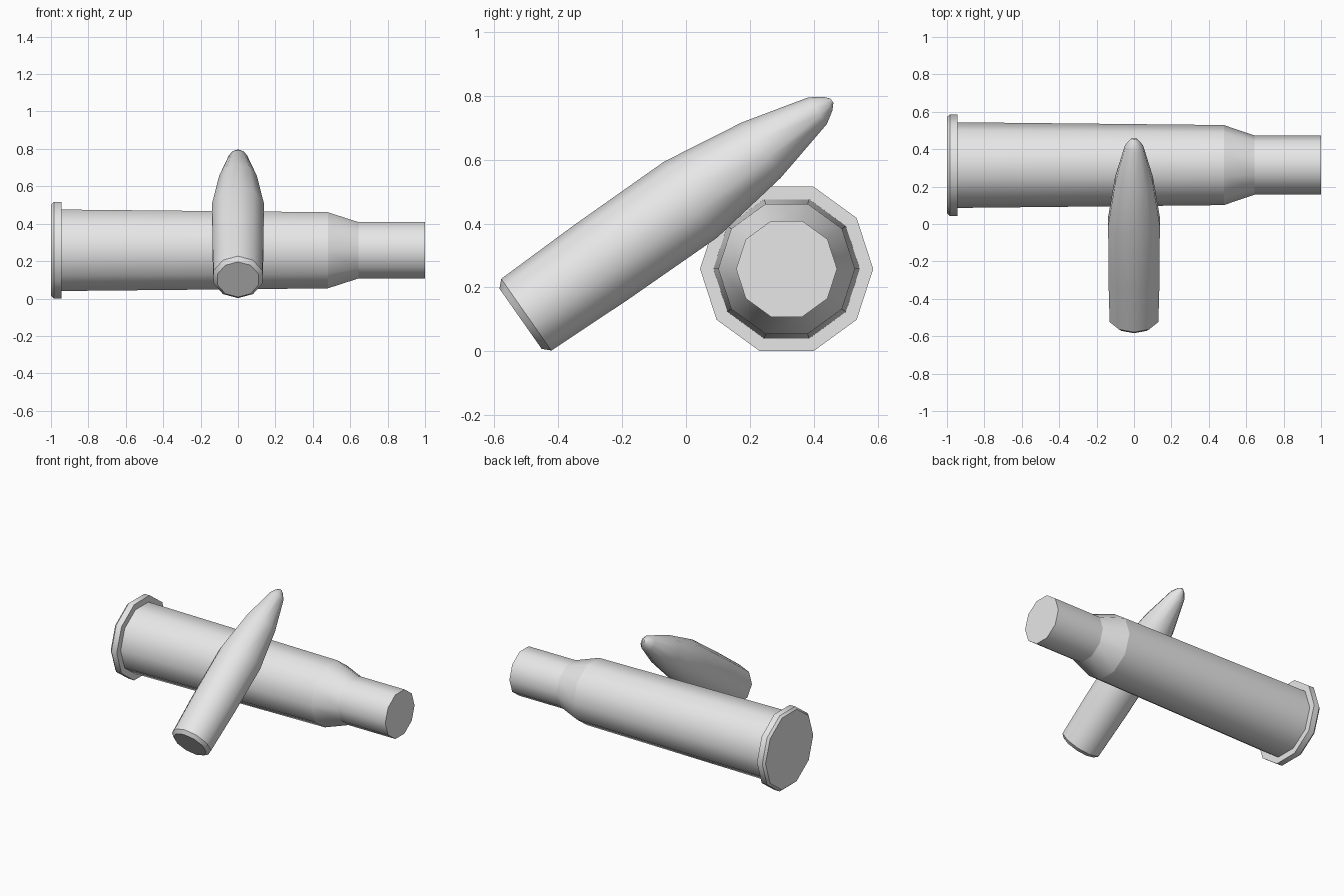
import bpy, bmesh
from math import cos, sin, pi, radians

cube = bpy.data.objects.get("Cube")
if cube:
    bpy.data.objects.remove(cube, do_unlink=True)

SIDES = 10

grey = bpy.data.materials.new("plain grey")
grey.use_nodes = True
colour = (0.8, 0.8, 0.8, 1)
grey.diffuse_color = colour
grey.node_tree.nodes["Principled BSDF"].inputs["Base Color"].default_value = colour


def lathe(name, profile, start, sharp_rings):
    """Spin (distance, radius) points about local x, capping both ends."""
    bm = bmesh.new()
    rings = []
    for x, r in profile:
        angles = [start + 2 * pi * k / SIDES for k in range(SIDES)]
        rings.append([bm.verts.new((x, r * cos(a), r * sin(a))) for a in angles])
    for a, b in zip(rings, rings[1:]):
        for k in range(SIDES):
            j = (k + 1) % SIDES
            bm.faces.new((a[k], a[j], b[j], b[k])).smooth = True
    bm.faces.new(rings[0])
    bm.faces.new(rings[-1])
    bmesh.ops.recalc_face_normals(bm, faces=bm.faces)
    for i in sharp_rings:
        ring = rings[i]
        for k in range(SIDES):
            bm.edges.get((ring[k], ring[(k + 1) % SIDES])).smooth = False
    mesh = bpy.data.meshes.new(name)
    bm.to_mesh(mesh)
    bm.free()
    mesh.materials.append(grey)
    obj = bpy.data.objects.new(name, mesh)
    bpy.context.collection.objects.link(obj)
    return obj


# Casing: rim, tapered body, shoulder and neck, lying along x
case_profile = [(-1, 0.257), (-0.985, 0.271), (-0.945, 0.271), (-0.945, 0.229),
                (0.48, 0.214), (0.645, 0.158), (1, 0.158)]
case = lathe("casing", case_profile, 0, range(len(case_profile)))
case.location = (0, 0.315, 0.258)

# Bullet: bevelled base, straight body and rounded nose, leaning on the casing
bullet_profile = [(0, 0.115), (0.022, 0.137), (0.31, 0.144), (0.65, 0.145),
                  (0.92, 0.106), (1.135, 0.051), (1.174, 0.026), (1.19, 0.008)]
bullet = lathe("bullet", bullet_profile, pi / 2, (0, 1))
bullet.rotation_euler = (0, radians(-35), radians(90))
bullet.location = (0, -0.518, 0.102)
